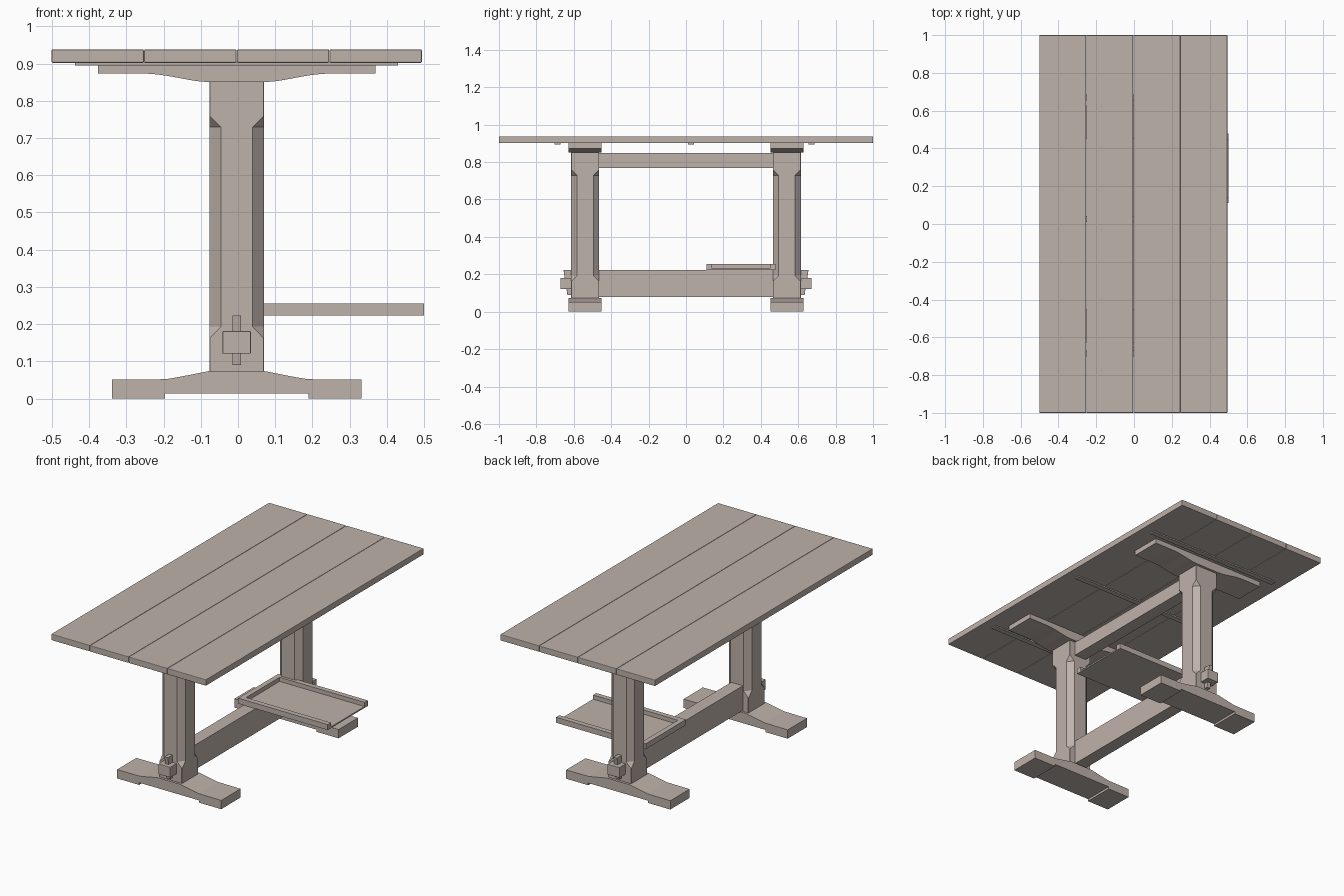
import bpy, bmesh, math

if "Cube" in bpy.data.objects:
    bpy.data.objects.remove(bpy.data.objects["Cube"])

C = -0.0035  # table centre line in x (the tray sticks out a little further)

wood = bpy.data.materials.new("pale_brown_wood")
wood.diffuse_color = (0.52, 0.445, 0.405, 1)
wood.use_nodes = True
wood.node_tree.nodes["Principled BSDF"].inputs["Base Color"].default_value = wood.diffuse_color


def finish(name, bm, bevel=0.0, smooth=False):
    bmesh.ops.recalc_face_normals(bm, faces=bm.faces)
    me = bpy.data.meshes.new(name)
    bm.to_mesh(me)
    bm.free()
    me.materials.append(wood)
    ob = bpy.data.objects.new(name, me)
    bpy.context.collection.objects.link(ob)
    if bevel:
        m = ob.modifiers.new("soft_edges", 'BEVEL')
        m.width = bevel
        m.segments = 2
    if smooth:
        bpy.ops.object.select_all(action='DESELECT')
        bpy.context.view_layer.objects.active = ob
        ob.select_set(True)
        bpy.ops.object.shade_smooth_by_angle(angle=math.radians(25))
    return ob


def box(name, x, y, z, bevel=0.0):
    bm = bmesh.new()
    bmesh.ops.create_cube(bm, size=1)
    for v in bm.verts:
        v.co = [(r[0] + r[1]) / 2 + c * (r[1] - r[0]) for c, r in zip(v.co, (x, y, z))]
    return finish(name, bm, bevel)


def prism(name, pts, axis, lo, hi, bevel=0.0, smooth=False):
    """Extrude a 2D outline: axis 'y' takes (x, z) points, axis 'x' takes (y, z)."""
    bm = bmesh.new()
    place = (lambda p, d: (p[0], d, p[1])) if axis == 'y' else (lambda p, d: (d, p[0], p[1]))
    a = [bm.verts.new(place(p, lo)) for p in pts]
    b = [bm.verts.new(place(p, hi)) for p in pts]
    bm.faces.new(a)
    bm.faces.new(b[::-1])
    for i in range(len(pts)):
        j = (i + 1) % len(pts)
        bm.faces.new((a[i], a[j], b[j], b[i]))
    return finish(name, bm, bevel, smooth)


def mirrored(half):
    """Complete a symmetric outline from its right half and shift it to the centre line."""
    return [(C + x, z) for x, z in half] + [(C - x, z) for x, z in reversed(half)]


def leg(name, yc):
    """Square post with stopped chamfers on its four corners."""
    h = 0.0735
    bm = bmesh.new()
    rings = []
    for z, c in ((0.074, 0.002), (0.163, 0.002), (0.193, 0.031),
                 (0.729, 0.031), (0.758, 0.002), (0.85, 0.002)):
        k = h - c
        ring = [(h, -k), (h, k), (k, h), (-k, h), (-h, k), (-h, -k), (-k, -h), (k, -h)]
        rings.append([bm.verts.new((C + x, yc + y * 0.075 / h, z)) for x, y in ring])
    for r, s in zip(rings, rings[1:]):
        for i in range(8):
            j = (i + 1) % 8
            bm.faces.new((r[i], r[j], s[j], s[i]))
    bm.faces.new(rings[0][::-1])
    bm.faces.new(rings[-1])
    return finish(name, bm)


# table top planks
w = 0.249
for i in range(4):
    x0 = C - 2 * w + i * w
    box(f"top_plank_{i + 1}", (x0 + 0.0006, x0 + w - 0.0006), (-1, 1), (0.902, 0.938), 0.003)

# thin battens under the top
for i, y in enumerate((-0.686, 0.027, 0.670)):
    box(f"top_batten_{i + 1}", (C - 0.434, C + 0.434), (y - 0.016, y + 0.016), (0.895, 0.904))

# outlines of the foot and of the curved top bracket
foot = mirrored([(0.193, 0.013), (0.193, 0.0), (0.335, 0.0), (0.335, 0.051),
                 (0.19, 0.052), (0.15, 0.059), (0.0735, 0.074)])
curve = []
for i in range(13):
    t = i / 12
    curve.append((0.085 + 0.165 * t, 0.851 + 0.022 * (t * t * (3 - 2 * t)) ** 0.8))
bracket = mirrored(curve + [(0.373, 0.873), (0.373, 0.902)])

# the two trestle ends
for side, s in (("front", -1), ("back", 1)):
    yc = s * 0.539
    leg(f"{side}_leg", yc)
    prism(f"{side}_foot", foot, 'y', yc - 0.0885, yc + 0.0885)
    prism(f"{side}_top_bracket", bracket, 'y', yc - 0.0885, yc + 0.0885, smooth=True)
    # through tenon and its tapered wedge
    box(f"{side}_tenon", (C - 0.038, C + 0.038), sorted((s * 0.60, s * 0.672)), (0.121, 0.181), 0.002)
    prism(f"{side}_wedge", [(s * 0.613, 0.09), (s * 0.634, 0.09), (s * 0.655, 0.223), (s * 0.613, 0.223)],
          'x', C - 0.0115, C + 0.0115, 0.0015)

# long rails joining the legs
box("lower_rail", (C - 0.038, C + 0.038), (-0.47, 0.47), (0.08, 0.223))
box("upper_rail", (C - 0.038, C + 0.038), (-0.47, 0.47), (0.768, 0.849))

# tray with rims on three sides, open at the outer end
box("tray_floor", (-0.076, 0.5), (0.11, 0.478), (0.223, 0.231))
box("tray_front_rim", (-0.076, 0.5), (0.11, 0.14), (0.2232, 0.255))
box("tray_back_rim", (-0.076, 0.5), (0.448, 0.478), (0.2232, 0.255))
box("tray_inner_rim", (-0.076, -0.046), (0.14, 0.448), (0.2232, 0.255))
